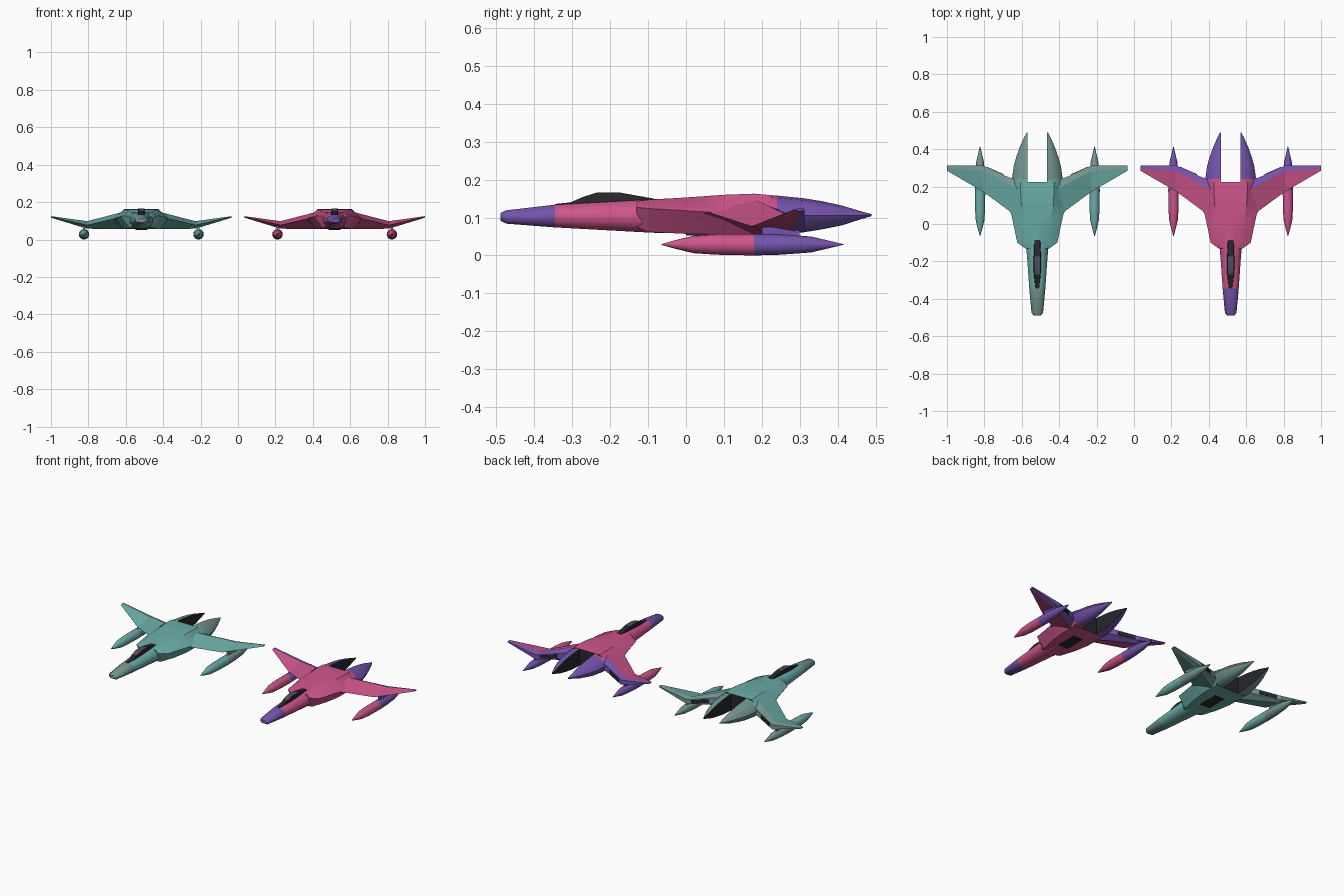
import bpy, bmesh, math
from mathutils import Vector

if "Cube" in bpy.data.objects:
    bpy.data.objects.remove(bpy.data.objects["Cube"])


def material(name, rgb):
    m = bpy.data.materials.new(name)
    m.diffuse_color = (*rgb, 1)
    m.use_nodes = True
    m.node_tree.nodes["Principled BSDF"].inputs["Base Color"].default_value = m.diffuse_color
    return m


teal = material("teal", (0.147, 0.42, 0.395))
grey = material("grey_teal", (0.175, 0.30, 0.285))
pink = material("pink", (0.62, 0.092, 0.262))
purple = material("purple", (0.18, 0.088, 0.42))
dark = material("near_black", (0.021, 0.021, 0.026))
glass = material("smoky_glass", (0.085, 0.075, 0.125))
MAIN, TRIM, DARK, GLASS = range(4)


def loft(name, rings, mats, offset, rule, angle=30):
    """Skin a row of equal-length rings, cap the ends, colour faces by rule."""
    bm = bmesh.new()
    vs = [[bm.verts.new(Vector(p)) for p in r] for r in rings]
    n = len(rings[0])
    for a, b in zip(vs, vs[1:]):
        for i in range(n):
            bm.faces.new((a[i], a[(i + 1) % n], b[(i + 1) % n], b[i]))
    bm.faces.new(vs[0])
    bm.faces.new(vs[-1])
    bmesh.ops.recalc_face_normals(bm, faces=bm.faces)
    for f in bm.faces:
        f.material_index = rule(f.calc_center_median(), f.normal)
    me = bpy.data.meshes.new(name)
    bm.to_mesh(me)
    bm.free()
    for m in mats:
        me.materials.append(m)
    me.shade_smooth()
    me.set_sharp_from_angle(angle=math.radians(angle))
    ob = bpy.data.objects.new(name, me)
    ob.location.x = offset
    bpy.context.collection.objects.link(ob)
    return ob


def rounded(y, w, zb, zt):
    """Eight-sided fuselage ring."""
    h = zt - zb
    half = [(0.5 * w, zt), (w, zt - 0.33 * h), (w, zb + 0.3 * h), (0.55 * w, zb)]
    return [(x, y, z) for x, z in half] + [(-x, y, z) for x, z in reversed(half)]


def blended(y, w, ze, tw, zt, bw, zb):
    """Ring with a flat top, sharp side edge and flat belly."""
    half = [(tw, zt), (w, ze), (bw, zb)]
    return [(x, y, z) for x, z in half] + [(-x, y, z) for x, z in reversed(half)]


def box(name, x0, x1, y0, y1, z0, z1, mats, offset, idx):
    ring = lambda y: [(x0, y, z0), (x1, y, z0), (x1, y, z1), (x0, y, z1)]
    return loft(name, [ring(y0), ring(y1)], mats, offset, lambda c, n: idx)


def boom_ring(s, y, o, zb, zt):
    i, h = 0.053, zt - zb
    k = o - i
    pts = [(i, zt), (i + 0.45 * k, zt - 0.06 * h), (i + 0.8 * k, zt - 0.26 * h), (o, zb + 0.5 * h),
           (i + 0.75 * k, zb + 0.12 * h), (i + 0.4 * k, zb), (i, zb)]
    return [(s * x, y, z) for x, z in pts]


def wing_ring(s, x, le, zl, yc, zt, zb, te, zte, t):
    pts = [(le, zl), (yc, zt), (te, zte + t), (te, zte - t), (yc, zb)]
    return [(s * x, y, z) for y, z in pts]


def fighter(tag, offset, mats):
    # nose and spine, with a trim-coloured nose cap
    nose = [(-0.49, 0.018, 0.092, 0.112), (-0.475, 0.031, 0.084, 0.119), (-0.345, 0.043, 0.074, 0.134),
            (-0.2, 0.053, 0.066, 0.142), (-0.09, 0.062, 0.060, 0.148), (0.1, 0.07, 0.057, 0.158)]
    loft(tag + "_nose", [rounded(*r) for r in nose], mats, offset,
         lambda c, n: TRIM if c.y < -0.345 else MAIN, 50)

    # wide centre body with side intakes and a dark rear face
    body = [(-0.13, 0.065, 0.127, 0.045, 0.143, 0.045, 0.075), (-0.10, 0.107, 0.124, 0.05, 0.147, 0.06, 0.062),
            (0, 0.128, 0.118, 0.07, 0.153, 0.085, 0.057), (0.1, 0.15, 0.112, 0.085, 0.160, 0.1, 0.055),
            (0.18, 0.145, 0.110, 0.09, 0.163, 0.1, 0.055), (0.225, 0.137, 0.108, 0.088, 0.159, 0.1, 0.055)]
    loft(tag + "_centre_body", [blended(*r) for r in body], mats, offset,
         lambda c, n: DARK if n.y > 0.9 else MAIN)

    # canopy with a lighter pane on top
    canopy = [(-0.345, 0.012, 0.128, 0.136), (-0.305, 0.018, 0.12, 0.140), (-0.27, 0.021, 0.12, 0.155),
              (-0.235, 0.022, 0.12, 0.166), (-0.175, 0.022, 0.12, 0.166), (-0.085, 0.02, 0.12, 0.150)]
    loft(tag + "_canopy", [[(-w, y, zb), (-0.75 * w, y, zt), (0.75 * w, y, zt), (w, y, zb)]
                           for y, w, zb, zt in canopy], mats, offset,
         lambda c, n: GLASS if n.z > 0.8 and -0.28 < c.y < -0.18 else DARK)

    # dark belly hatch
    box(tag + "_belly_hatch", -0.032, 0.032, 0.0, 0.13, 0.052, 0.058, mats, offset, DARK)

    for s, side in ((1, "right"), (-1, "left")):
        # tail boom with a flat dark inner face
        boom = [(0.17, 0.135, 0.056, 0.162), (0.24, 0.136, 0.056, 0.158), (0.31, 0.126, 0.061, 0.151),
                (0.36, 0.112, 0.069, 0.143), (0.41, 0.094, 0.079, 0.132), (0.46, 0.072, 0.095, 0.117),
                (0.49, 0.056, 0.104, 0.109)]
        loft(f"{tag}_{side}_boom", [boom_ring(s, *r) for r in boom], mats, offset,
             lambda c, n: DARK if s * n.x < -0.9 else (TRIM if c.y > 0.24 else MAIN), 40)

        # gull wing: drops to the kink, then rises to the tip
        wing = [(0.085, -0.03, 0.118, 0.17, 0.152, 0.056, 0.235, 0.108, 0.022),
                (0.15, 0.07, 0.110, 0.21, 0.134, 0.056, 0.248, 0.098, 0.018),
                (0.29, 0.173, 0.077, 0.283, 0.098, 0.058, 0.312, 0.078, 0.014),
                (0.483, 0.285, 0.121, 0.298, 0.125, 0.117, 0.313, 0.121, 0.002)]
        loft(f"{tag}_{side}_wing", [wing_ring(s, *r) for r in wing], mats, offset,
             lambda c, n: TRIM if c.y > 0.15 + 0.3 * min(abs(c.x), 0.38) and
             (n.y > 0.1 or c.y > 0.215 + 0.12 * abs(c.x)) else MAIN, 20)

        # dark slot in the trailing edge
        slot = [(0.18, 0.263, 0.094), (0.27, 0.303, 0.081)]
        loft(f"{tag}_{side}_wing_slot",
             [[(s * x, y + dy, z + dz) for dy, dz in ((-0.004, -0.01), (0.003, -0.01), (0.003, 0.01), (-0.004, 0.01))]
              for x, y, z in slot], mats, offset, lambda c, n: DARK)

        # under-wing tank and its pylon
        tank = [(-0.065, 0.001), (-0.03, 0.011), (0.02, 0.023), (0.08, 0.027), (0.18, 0.028),
                (0.25, 0.027), (0.33, 0.021), (0.415, 0.001)]
        loft(f"{tag}_{side}_tank",
             [[(s * 0.306 + r * math.cos(a), y, 0.028 + (0.001 if r < 0.028 else 0) + r * math.sin(a))
               for a in (math.tau * k / 16 for k in range(16))] for y, r in tank],
             mats, offset, lambda c, n: TRIM if c.y > 0.18 else MAIN, 40)
        box(f"{tag}_{side}_pylon", s * 0.306 - 0.006, s * 0.306 + 0.006, 0.2, 0.3, 0.045, 0.075,
            mats, offset, TRIM)


fighter("teal_jet", -0.517, (teal, grey, dark, glass))
fighter("pink_jet", 0.517, (pink, purple, dark, glass))
